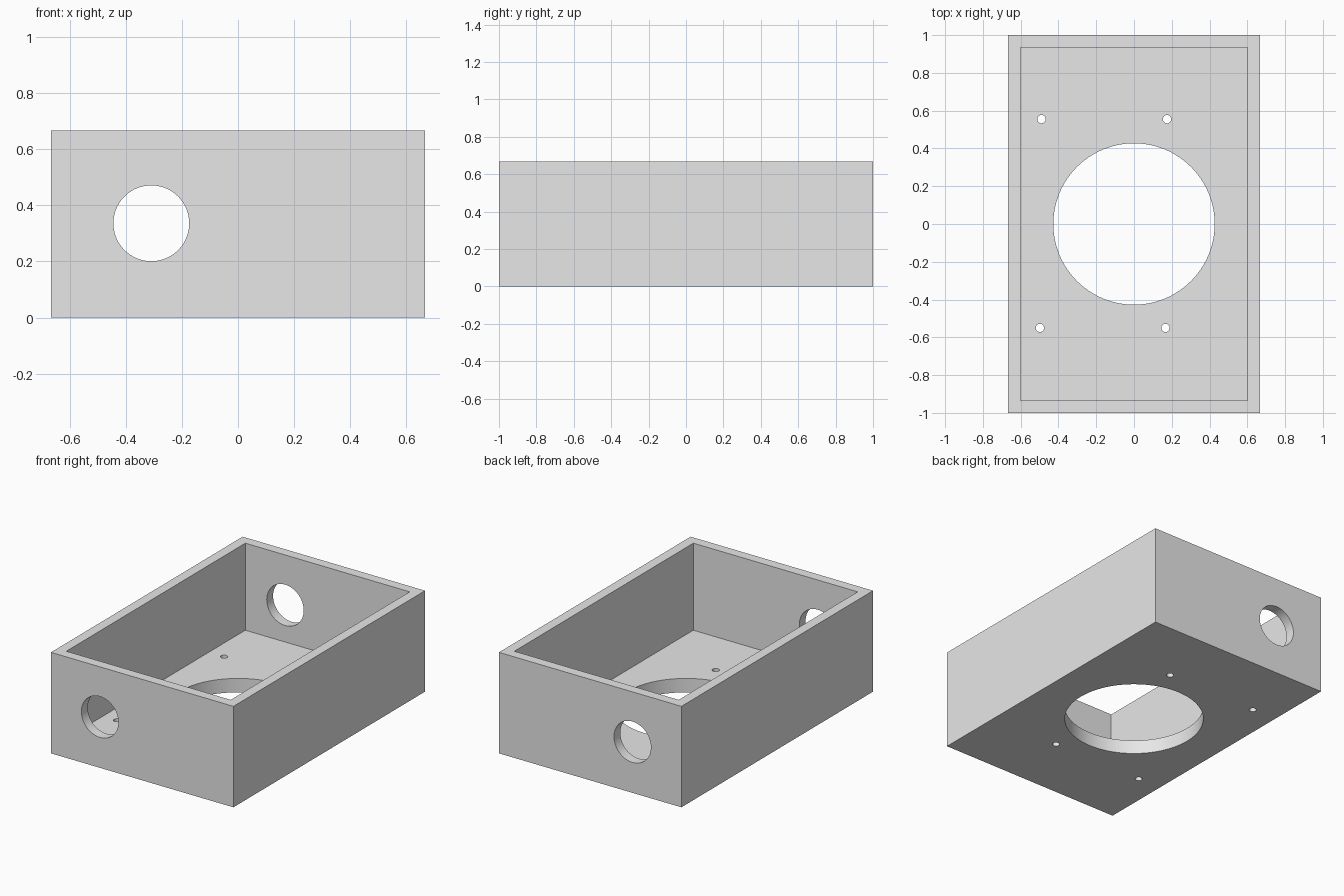
import bpy
import math

cube = bpy.data.objects.get("Cube")
if cube:
    bpy.data.objects.remove(cube, do_unlink=True)

W, L, H = 1.333, 2.0, 0.667   # outer size
WALL, FLOOR = 0.066, 0.092    # thicknesses

grey = bpy.data.materials.new("plain_grey")
grey.use_nodes = True
colour = (0.8, 0.8, 0.8, 1)
grey.diffuse_color = colour
grey.node_tree.nodes["Principled BSDF"].inputs["Base Color"].default_value = colour


def block(name, size, centre):
    bpy.ops.mesh.primitive_cube_add(size=1, location=centre)
    ob = bpy.context.object
    ob.name = name
    ob.scale = size
    bpy.ops.object.transform_apply(location=True, rotation=False, scale=True)
    ob.data.materials.append(grey)
    return ob


def drill(name, radius, depth, centre, along_y=False, sides=96):
    rotation = (math.pi / 2, 0, 0) if along_y else (0, 0, 0)
    bpy.ops.mesh.primitive_cylinder_add(vertices=sides, radius=radius, depth=depth,
                                        location=centre, rotation=rotation)
    ob = bpy.context.object
    ob.name = name
    ob.data.materials.append(grey)
    return ob


def cut(target, cutter):
    mod = target.modifiers.new(cutter.name, "BOOLEAN")
    mod.operation = "DIFFERENCE"
    mod.solver = "EXACT"
    mod.object = cutter
    bpy.context.view_layer.objects.active = target
    bpy.ops.object.modifier_apply(modifier=mod.name)
    bpy.data.objects.remove(cutter, do_unlink=True)


# Open-topped enclosure
box = block("open_box", (W, L, H), (0, 0, H / 2))
cut(box, block("cavity", (W - 2 * WALL, L - 2 * WALL, H), (0, 0, FLOOR + H / 2)))

# Large round opening in the floor
cut(box, drill("floor_opening", 0.427, 0.3, (0, 0, 0.05), sides=128))

# Round ports through the front and back walls
cut(box, drill("wall_ports", 0.135, 2.4, (-0.309, 0, 0.336), along_y=True))

# Four small screw holes in the floor
for x, y in ((-0.49, 0.555), (0.175, 0.555), (-0.498, -0.55), (0.167, -0.55)):
    cut(box, drill("screw_hole", 0.022, 0.3, (x, y, 0.05), sides=32))

# Smooth bores, sharp edges
bpy.ops.object.select_all(action="DESELECT")
box.select_set(True)
bpy.context.view_layer.objects.active = box
bpy.ops.object.shade_smooth_by_angle(angle=math.radians(30))
